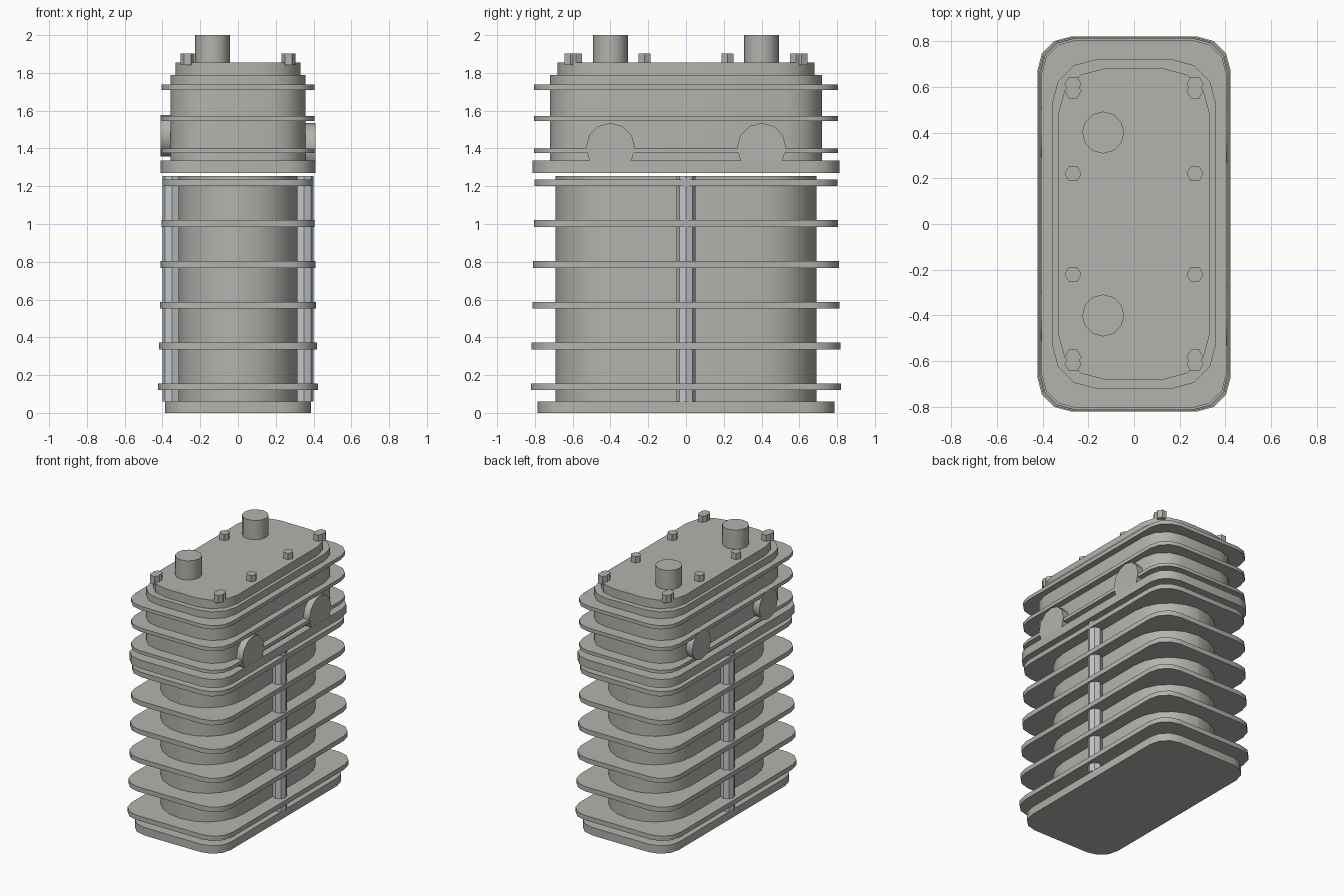
import bpy, bmesh, math
from mathutils import Matrix

if "Cube" in bpy.data.objects:
    bpy.data.objects.remove(bpy.data.objects["Cube"])


def material(name, rgb):
    m = bpy.data.materials.new(name)
    m.diffuse_color = (*rgb, 1)
    m.use_nodes = True
    m.node_tree.nodes["Principled BSDF"].inputs["Base Color"].default_value = m.diffuse_color
    return m


GREY = material("cast grey", (0.45, 0.45, 0.42))
STEEL = material("light steel", (0.55, 0.57, 0.59))


def finish(name, bm, mat, smooth=True):
    bmesh.ops.recalc_face_normals(bm, faces=bm.faces)
    me = bpy.data.meshes.new(name)
    bm.to_mesh(me)
    bm.free()
    me.materials.append(mat)
    ob = bpy.data.objects.new(name, me)
    bpy.context.collection.objects.link(ob)
    if smooth:
        bpy.ops.object.select_all(action='DESELECT')
        ob.select_set(True)
        bpy.context.view_layer.objects.active = ob
        bpy.ops.object.shade_smooth_by_angle(angle=math.radians(35))
    return ob


def slab(name, hx, hy, r, z0, z1, seg=3):
    """Rounded rectangle of half size hx, hy extruded from z0 to z1."""
    bm = bmesh.new()
    pts = []
    for q, (sx, sy) in enumerate([(1, 1), (-1, 1), (-1, -1), (1, -1)]):
        for i in range(seg + 1):
            a = (q + i / seg) * math.pi / 2
            pts.append((sx * (hx - r) + r * math.cos(a), sy * (hy - r) + r * math.sin(a)))
    face = bm.faces.new([bm.verts.new((x, y, z0)) for x, y in pts])
    top = bmesh.ops.extrude_face_region(bm, geom=[face])
    bmesh.ops.translate(bm, vec=(0, 0, z1 - z0),
                        verts=[v for v in top['geom'] if isinstance(v, bmesh.types.BMVert)])
    return finish(name, bm, GREY)


def rod(name, loc, r, length, sides, mat=GREY, axis='z', smooth=True):
    """Cylinder centred on loc along z or x."""
    bm = bmesh.new()
    rot = Matrix.Rotation(math.pi / 2, 4, 'Y') if axis == 'x' else Matrix.Identity(4)
    bmesh.ops.create_cone(bm, cap_ends=True, segments=sides, radius1=r, radius2=r,
                          depth=length, matrix=Matrix.Translation(loc) @ rot)
    return finish(name, bm, mat, smooth)


# Cylinder block: foot, barrel and tapering cooling fins
slab("foot_plate", 0.387, 0.785, 0.15, 0, 0.06)
slab("barrel", 0.315, 0.69, 0.31, 0.06, 1.255, seg=5)
for i in range(6):
    z = 0.12 + 0.216 * i
    slab(f"barrel_fin_{i}", 0.423 - 0.0045 * i, 0.821 - 0.004 * i, 0.15, z, z + 0.036)

# Side rods
for s, side in ((1, "right"), (-1, "left")):
    rod(f"{side}_side_rod", (s * 0.35, 0, 0.6575), 0.05, 1.195, 8, STEEL)

# Head: flange, body, fins and lid (a narrow gap separates it from the block)
slab("head_flange", 0.41, 0.813, 0.15, 1.27, 1.335)
slab("head_body", 0.358, 0.72, 0.19, 1.335, 1.79)
for i, (z0, z1) in enumerate([(1.375, 1.40), (1.545, 1.573), (1.71, 1.738)]):
    slab(f"head_fin_{i}", 0.405, 0.805, 0.15, z0, z1)
slab("lid", 0.332, 0.68, 0.2, 1.79, 1.855)

for s, end in ((-1, "front"), (1, "back")):
    # Side ports, larger on the right side
    rod(f"{end}_right_port", (0.374, s * 0.4, 1.405), 0.13, 0.07, 12, axis='x')
    rod(f"{end}_left_port", (-0.375, s * 0.4, 1.468), 0.11, 0.07, 12, axis='x')
    # Top stacks
    rod(f"{end}_top_stack", (-0.135, s * 0.4, 1.92), 0.092, 0.16, 12)
    # Hexagonal lid bolts, doubled at the corners
    for x in (-0.267, 0.267):
        for j, y in enumerate((0.22, 0.582, 0.612)):
            bolt = rod(f"{end}_bolt_{'left' if x < 0 else 'right'}_{j}", (0, 0, 0),
                       0.037, 0.06, 6, smooth=False)
            bolt.rotation_euler.z = math.pi / 6
            bolt.location = (x, s * y, 1.872)
